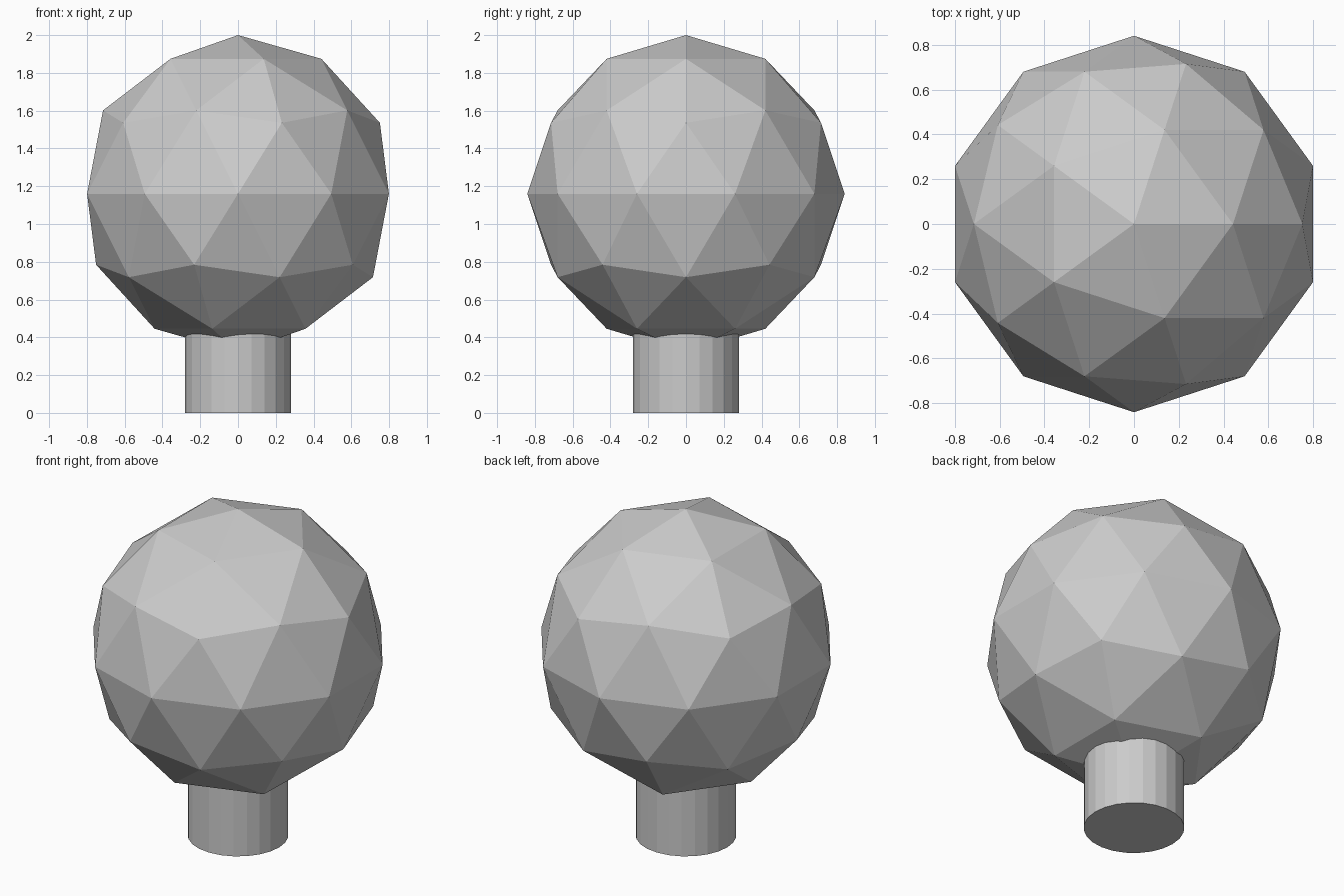
import bpy

if "Cube" in bpy.data.objects:
    bpy.data.objects.remove(bpy.data.objects["Cube"])

# Faceted ball
bpy.ops.mesh.primitive_ico_sphere_add(subdivisions=2, radius=0.84, location=(0, 0, 1.16))
bpy.context.object.name = "faceted_ball"

# Short neck, its top sunk into the ball
height = 0.46
bpy.ops.mesh.primitive_cylinder_add(vertices=24, radius=0.28, depth=height, location=(0, 0, height / 2))
bpy.context.object.name = "neck"
